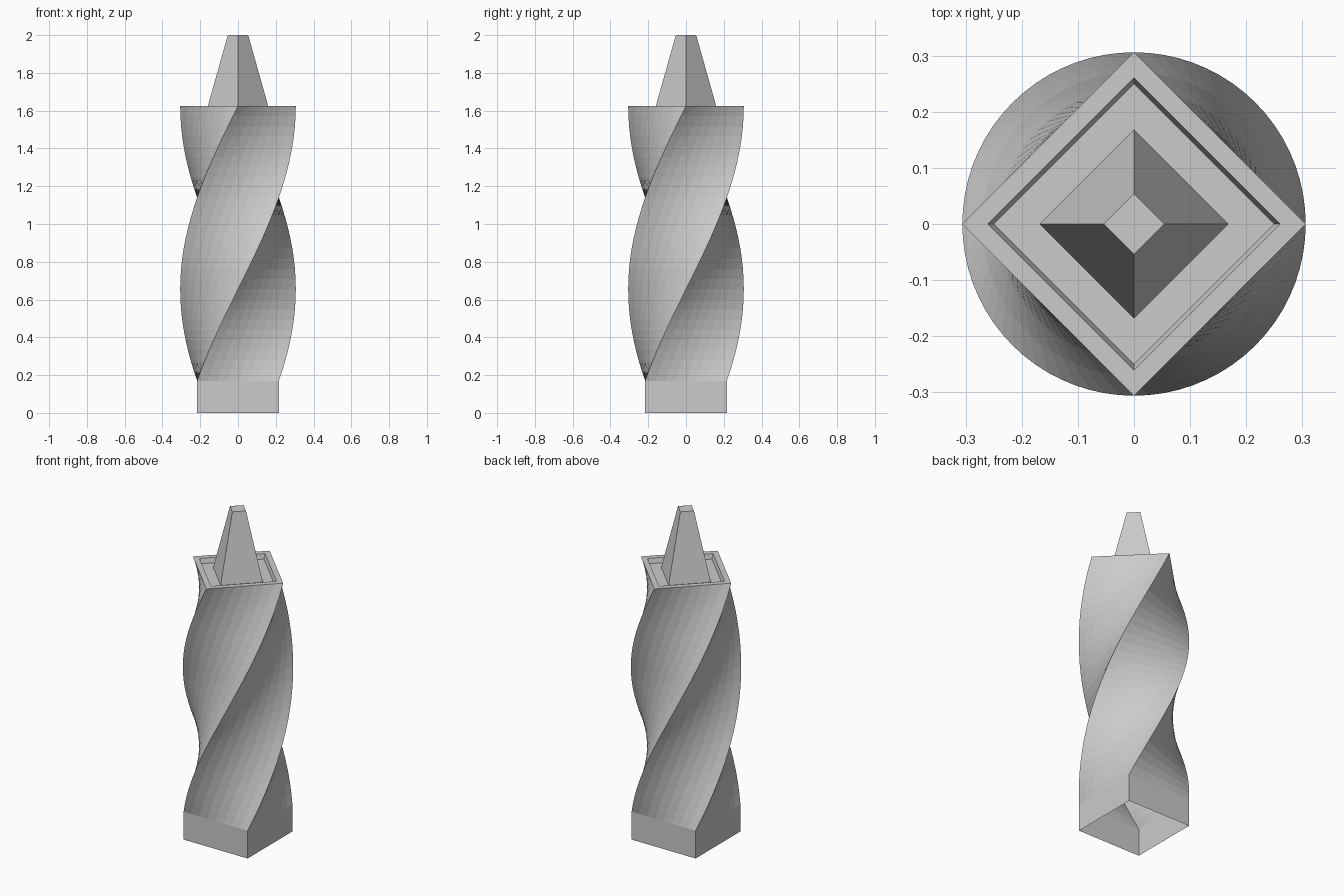
import bpy, bmesh, math

if "Cube" in bpy.data.objects:
    bpy.data.objects.remove(bpy.data.objects["Cube"], do_unlink=True)

# Single plain grey
grey = bpy.data.materials.new("light grey")
grey.use_nodes = True
grey.diffuse_color = (0.6, 0.6, 0.6, 1)
grey.node_tree.nodes["Principled BSDF"].inputs["Base Color"].default_value = (0.6, 0.6, 0.6, 1)


def square_ring(bm, corner, z, turn, cols):
    """Counter-clockwise square of vertices; corner = centre-to-corner radius."""
    pts = [(corner * math.cos(turn + k * math.pi / 2),
            corner * math.sin(turn + k * math.pi / 2)) for k in range(4)]
    ring = []
    for k in range(4):
        (ax, ay), (bx, by) = pts[k], pts[(k + 1) % 4]
        for c in range(cols):
            t = c / cols
            ring.append(bm.verts.new((ax + (bx - ax) * t, ay + (by - ay) * t, z)))
    return ring


def loft(name, sections, cols=1, cap=False):
    """Join square sections (corner radius, height, turn) into one surface."""
    bm = bmesh.new()
    rings = [square_ring(bm, r, z, turn, cols) for r, z, turn in sections]
    for low, high in zip(rings, rings[1:]):
        n = len(low)
        for i in range(n):
            j = (i + 1) % n
            bm.faces.new((low[i], low[j], high[j], high[i]))
    if cap:
        bm.faces.new(rings[-1])
    mesh = bpy.data.meshes.new(name)
    bm.to_mesh(mesh)
    bm.free()
    mesh.materials.append(grey)
    obj = bpy.data.objects.new(name, mesh)
    bpy.context.collection.objects.link(obj)
    return obj


CORNER = 0.306
BASE_TOP, ROOF, FLOOR = 0.17, 1.625, 1.595
START, TWIST = math.radians(45), math.radians(135)
END = START + TWIST
LAYERS = 27

# Open-bottomed square base
loft("base", [(CORNER, 0, START), (CORNER, BASE_TOP, START)])

# Shaft twisting upward
loft("twisted_shaft",
     [(CORNER, BASE_TOP + (ROOF - BASE_TOP) * i / LAYERS, START + TWIST * i / LAYERS)
      for i in range(LAYERS + 1)], cols=8)

# Roof rim with a shallow sunken floor
loft("roof_tray", [(CORNER, ROOF, END), (0.261, ROOF, END),
                   (0.25, FLOOR, END), (0.168, FLOOR, END)])

# Tapered spire
loft("spire", [(0.168, FLOOR, END), (0.054, 2.0, END)], cap=True)
